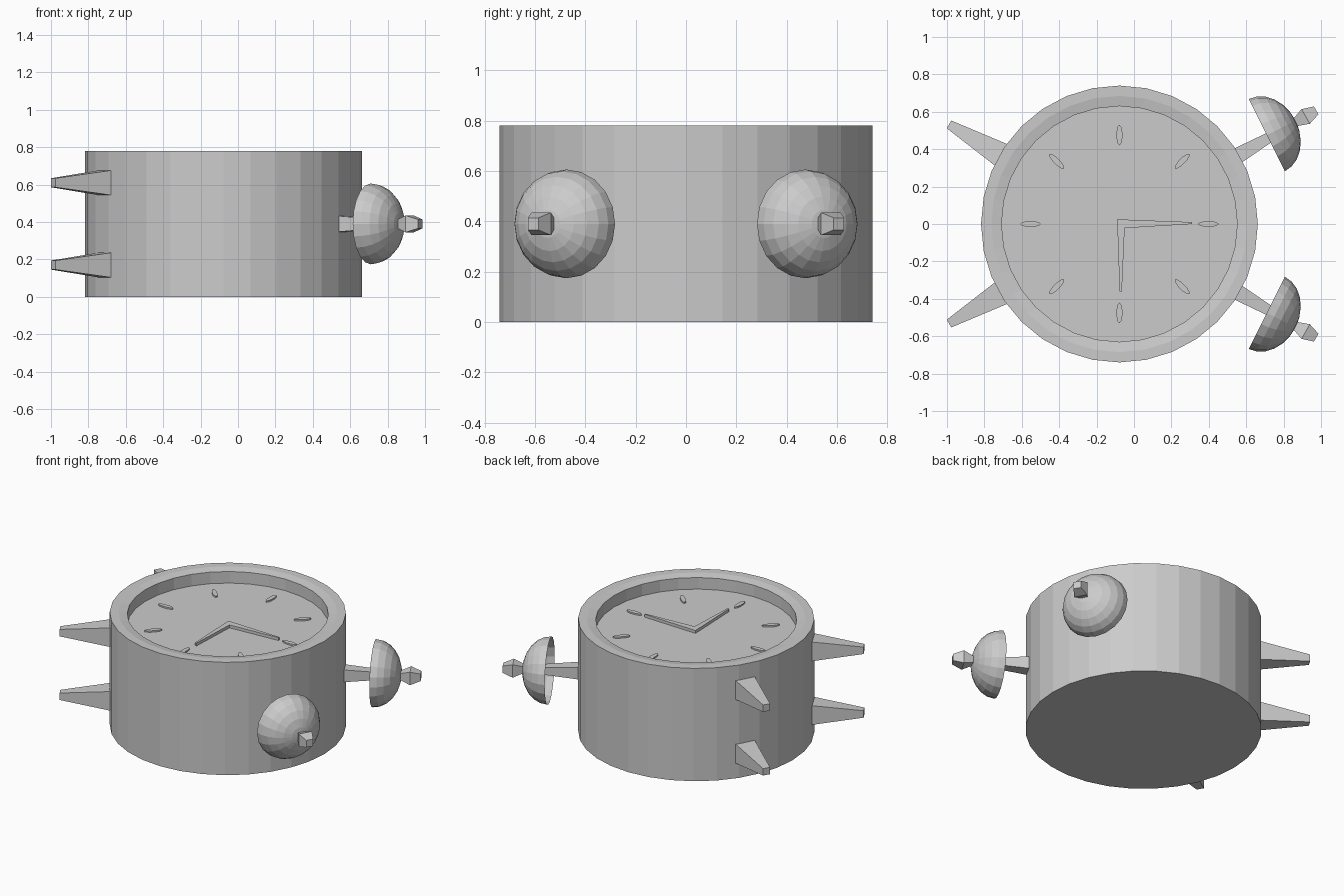
import bpy, bmesh
from math import cos, sin, pi, radians, atan2
from mathutils import Matrix, Vector

if "Cube" in bpy.data.objects:
    bpy.data.objects.remove(bpy.data.objects["Cube"])

CX = -0.078          # clock axis
R = 0.74             # case radius


def finish(name, bm):
    bmesh.ops.remove_doubles(bm, verts=bm.verts, dist=1e-5)
    bmesh.ops.recalc_face_normals(bm, faces=bm.faces)
    me = bpy.data.meshes.new(name)
    bm.to_mesh(me)
    bm.free()
    ob = bpy.data.objects.new(name, me)
    bpy.context.collection.objects.link(ob)
    return ob


def loft(name, rings, M, cap_start=True, cap_end=True):
    """Skin a list of equal-length point loops."""
    bm = bmesh.new()
    vs = [[bm.verts.new(M @ Vector(p)) for p in ring] for ring in rings]
    n = len(rings[0])
    for a, b in zip(vs, vs[1:]):
        for i in range(n):
            j = (i + 1) % n
            bm.faces.new((a[i], a[j], b[j], b[i]))
    if cap_start:
        bm.faces.new(vs[0][::-1])
    if cap_end:
        bm.faces.new(vs[-1])
    return finish(name, bm)


def lathe(name, profile, sides, M, **caps):
    """Spin (radius, height) pairs round local z."""
    rings = [[(r * cos(2 * pi * i / sides), r * sin(2 * pi * i / sides), h)
              for i in range(sides)] for r, h in profile]
    return loft(name, rings, M, **caps)


def spike(name, sections, angle, z):
    """Square-section taper pointing outwards; sections are (distance, half width)."""
    M = Matrix.Translation((CX, 0, z)) @ Matrix.Rotation(angle, 4, 'Z')
    rings = [[(d, -h, -h), (d, h, -h), (d, h, h), (d, -h, h)] for d, h in sections]
    return loft(name, rings, M)


def plate(name, outline, z0, z1, M):
    return loft(name, [[(x, y, z0) for x, y in outline],
                       [(x, y, z1) for x, y in outline]], M)


centre = Matrix.Translation((CX, 0, 0))

# Case with raised rim and sunken dial
lathe("clock_case", [(R, 0), (R, 0.78), (0.685, 0.78), (0.63, 0.77), (0.63, 0.69)],
      32, centre)

# Hour marks
mark = [(0.055 * cos(k * pi / 5), 0.016 * sin(k * pi / 5)) for k in range(10)]
for i in range(8):
    M = centre @ Matrix.Rotation(i * pi / 4, 4, 'Z') @ Matrix.Translation((0.475, 0, 0))
    plate(f"hour_mark_{i + 1}", mark, 0.685, 0.70, M)

# Both hands as one bent plate
hands = [(-0.09, 0.025), (0.31, 0.01), (0.31, 0.0), (-0.05, -0.022),
         (-0.065, -0.36), (-0.077, -0.36)]
plate("clock_hands", hands, 0.685, 0.71, Matrix())

for s, side in ((1, "back"), (-1, "front")):
    # Feet
    for z, level in ((0.17, "lower"), (0.61, "upper")):
        spike(f"{side}_{level}_foot", [(0.72, 0.068), (1.055, 0.024)],
              s * radians(180 - 30.3), z)

    # Bell post and knob
    spike(f"{side}_bell_post", [(0.725, 0.043), (1.08, 0.016)], s * radians(30), 0.39)
    spike(f"{side}_bell_knob", [(1.06, 0.013), (1.15, 0.045), (1.215, 0.024)],
          s * radians(30), 0.39)

    # Open bell shell, dome facing outwards
    axis = Vector((cos(radians(26.6)), s * sin(radians(26.6)), 0))
    M = Matrix.Translation((0.71, s * 0.475, 0.39)) @ axis.to_track_quat('Z', 'Y').to_matrix().to_4x4()
    dome = [(0.216 * cos(t), 0.172 * sin(t)) for t in (k * pi / 2 / 6 for k in range(6))]
    dome.append((0.012, 0.172))
    lathe(f"{side}_bell", dome, 20, M, cap_start=False)
